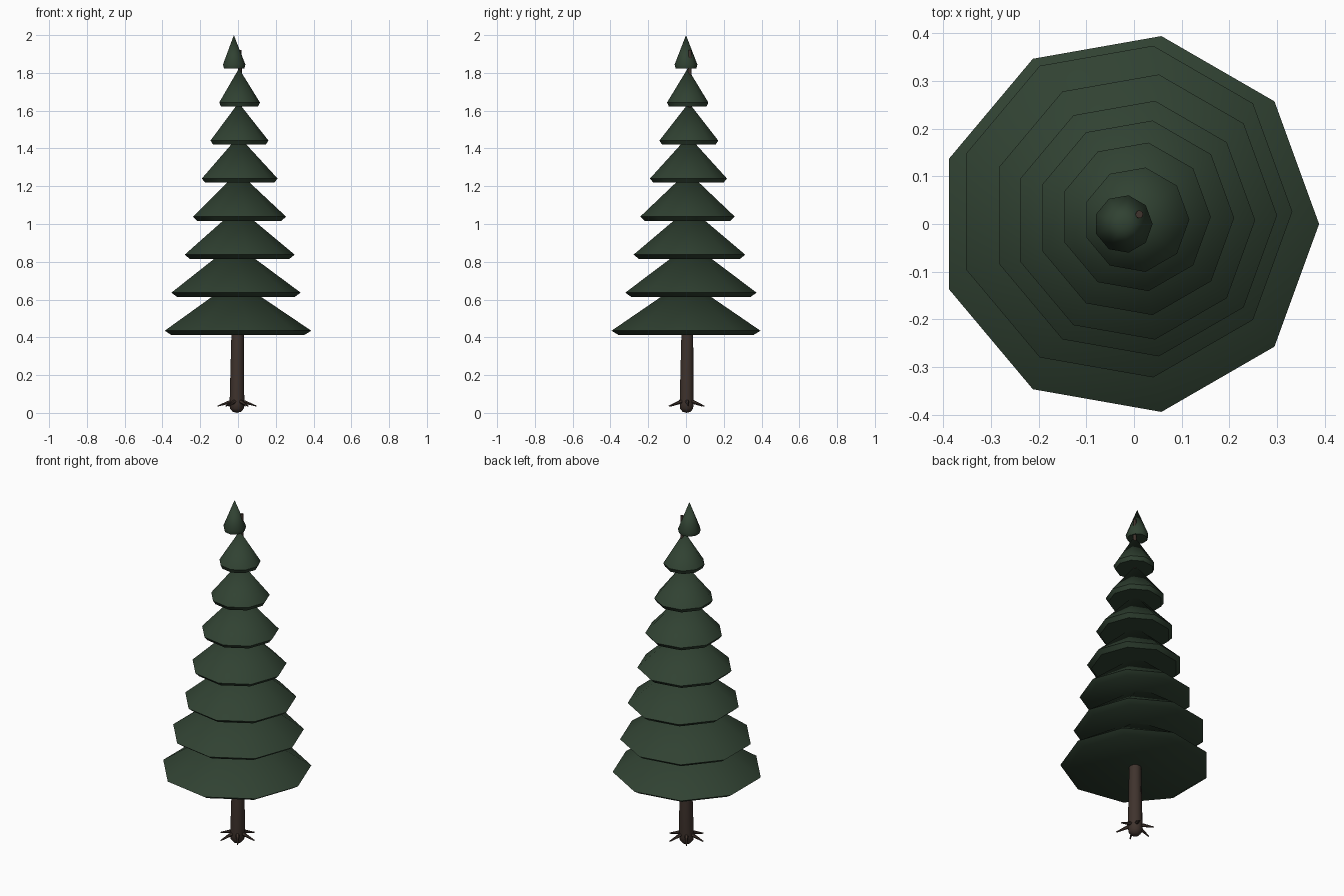
import bpy, bmesh, math
from mathutils import Vector

if "Cube" in bpy.data.objects:
    bpy.data.objects.remove(bpy.data.objects["Cube"])


def material(name, rgb):
    m = bpy.data.materials.new(name)
    m.diffuse_color = (*rgb, 1)
    m.use_nodes = True
    m.node_tree.nodes["Principled BSDF"].inputs["Base Color"].default_value = m.diffuse_color
    return m


GREEN = material("needle green", (0.030, 0.054, 0.032))
BROWN = material("bark brown", (0.050, 0.033, 0.026))


def loft(name, rings, sides, mat, angle):
    """Skin rings of (centre, radius, axis); radius 0 gives a point."""
    bm = bmesh.new()
    loops = []
    for centre, radius, axis in rings:
        q = Vector(axis).to_track_quat('Z', 'Y') if axis else None
        if radius == 0:
            loops.append([bm.verts.new(centre)])
            continue
        loop = []
        for i in range(sides):
            a = 2 * math.pi * i / sides
            p = Vector((radius * math.cos(a), radius * math.sin(a), 0))
            loop.append(bm.verts.new(Vector(centre) + (q @ p if q else p)))
        loops.append(loop)
    for lo, hi in zip(loops, loops[1:]):
        for i in range(sides):
            j = (i + 1) % sides
            if len(lo) == 1:
                bm.faces.new((lo[0], hi[j], hi[i]))
            elif len(hi) == 1:
                bm.faces.new((lo[i], lo[j], hi[0]))
            else:
                bm.faces.new((lo[i], lo[j], hi[j], hi[i]))
    for loop in (loops[0], loops[-1]):
        if len(loop) > 1:
            bm.faces.new(loop)
    bmesh.ops.recalc_face_normals(bm, faces=bm.faces)
    me = bpy.data.meshes.new(name)
    bm.to_mesh(me)
    bm.free()
    me.materials.append(mat)
    ob = bpy.data.objects.new(name, me)
    bpy.context.collection.objects.link(ob)
    bpy.ops.object.select_all(action='DESELECT')
    ob.select_set(True)
    bpy.context.view_layer.objects.active = ob
    bpy.ops.object.shade_smooth_by_angle(angle=math.radians(angle))
    return ob


# Foliage tiers: centre x, centre y, radius, cone height
tiers = [
    (-0.012, 0.000, 0.400, 0.270),
    (-0.021, 0.026, 0.353, 0.262),
    (0.000, 0.018, 0.300, 0.250),
    (0.000, 0.008, 0.254, 0.238),
    (0.003, 0.013, 0.207, 0.225),
    (0.003, 0.015, 0.158, 0.200),
    (0.005, 0.009, 0.111, 0.180),
    (-0.022, 0.000, 0.061, 0.155),
]
for i, (x, y, r, h) in enumerate(tiers):
    z = 0.435 + i * 0.2014
    loft(f"foliage_tier_{i + 1}", [
        ((x, y, z - 0.022), r * 0.91, None),
        ((x, y, z), r, None),
        ((x, y, z + h), 0, None),
    ], 9, GREEN, 45)

# Trunk with a rounded foot, leaning slightly as it rises
trunk = [(0.0, 0), (0.006, 0.022), (0.022, 0.036), (0.05, 0.039), (0.4, 0.033),
         (1.0, 0.023), (1.6, 0.013), (1.92, 0.008)]
loft("trunk", [((-0.006 + 0.009 * z, 0.003 + 0.009 * z, z), r, None) for z, r in trunk],
     10, BROWN, 40)

# Roots spreading from the foot
for i in range(6):
    a = math.radians(5 + 60 * i)
    d = Vector((math.cos(a), math.sin(a), 0))
    base = Vector((-0.005, 0.003, 0))
    start = base + d * 0.015 + Vector((0, 0, 0.066))
    end = base + d * 0.103 + Vector((0, 0, 0.036))
    axis = end - start
    loft(f"root_{i + 1}", [(start, 0.013, axis), (end, 0.003, axis)], 6, BROWN, 40)
